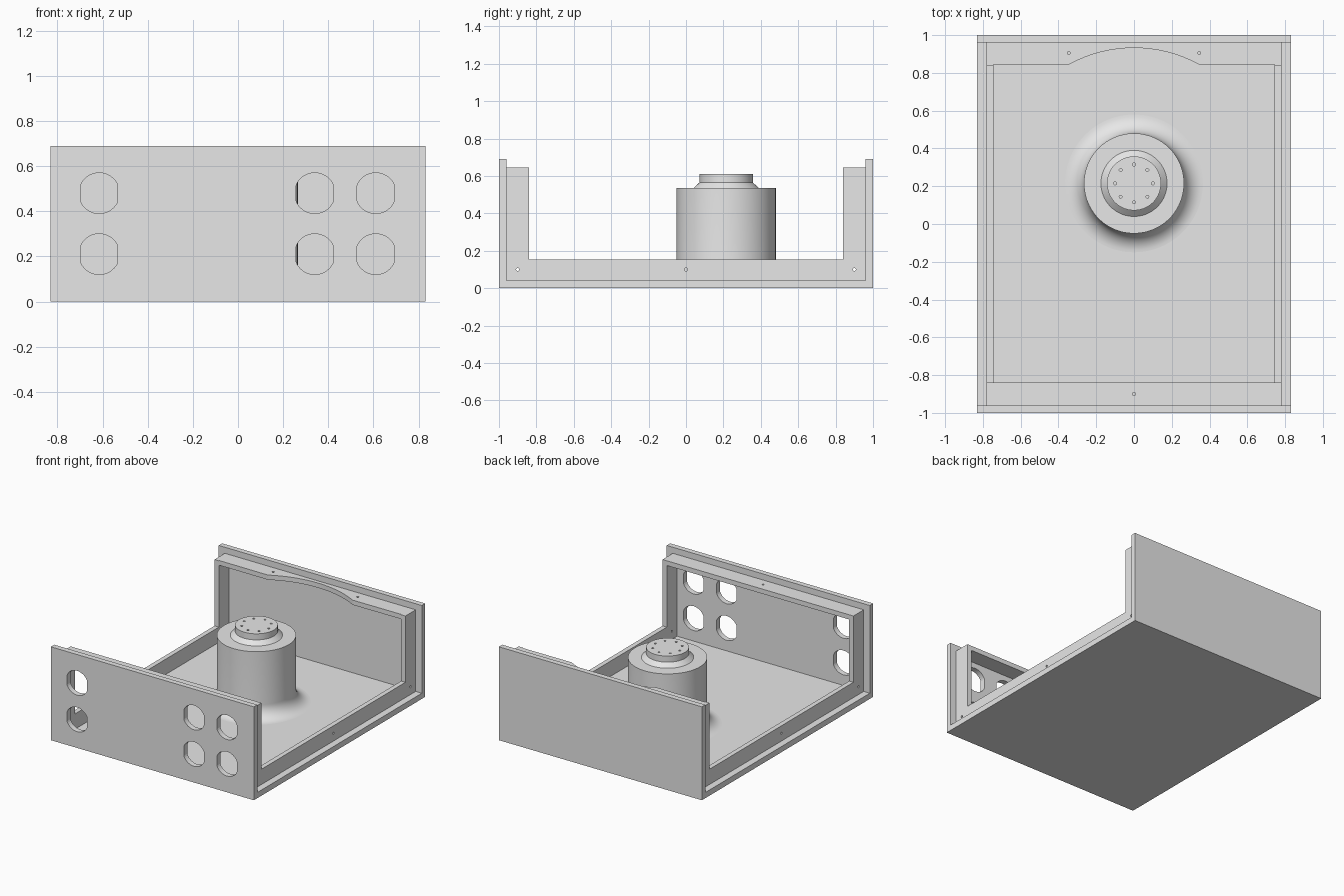
import bpy, bmesh, math
from mathutils import Vector, Matrix

if "Cube" in bpy.data.objects:
    bpy.data.objects.remove(bpy.data.objects["Cube"], do_unlink=True)

GREY = (0.8, 0.8, 0.8, 1.0)
mat = bpy.data.materials.new("light grey")
mat.use_nodes = True
mat.diffuse_color = GREY
mat.node_tree.nodes["Principled BSDF"].inputs["Base Color"].default_value = GREY

W, L, H = 0.83, 1.0, 0.69          # half width, half length, wall height
T = 0.042                          # plate thickness
IW, IL, IH = 0.78, 0.96, 0.645     # inner frame extents
FT, FY, RAIL = 0.035, 0.84, 0.155  # frame thickness, flange inner edge, rail top
CY = 0.215                         # drum centre


def finish(name, bm):
    bmesh.ops.recalc_face_normals(bm, faces=bm.faces)
    mesh = bpy.data.meshes.new(name)
    bm.to_mesh(mesh)
    bm.free()
    mesh.materials.append(mat)
    ob = bpy.data.objects.new(name, mesh)
    bpy.context.collection.objects.link(ob)
    return ob


def add_prism(bm, pts, axis, lo, hi):
    """Extrude a 2D outline along an axis; the outline uses the other two axes in order."""
    def place(p, d):
        c = list(p)
        c.insert("xyz".index(axis), d)
        return c
    face = bm.faces.new([bm.verts.new(place(p, lo)) for p in pts])
    new = bmesh.ops.extrude_face_region(bm, geom=[face])["geom"]
    move = Vector(place((0, 0), hi - lo))
    bmesh.ops.translate(bm, vec=move, verts=[v for v in new if isinstance(v, bmesh.types.BMVert)])


def prism(name, pts, axis, lo, hi):
    bm = bmesh.new()
    add_prism(bm, pts, axis, lo, hi)
    return finish(name, bm)


def rect(a0, a1, b0, b1):
    return [(a0, b0), (a1, b0), (a1, b1), (a0, b1)]


def circle(a, b, r, n, flat=9.0):
    """Circle outline whose sides are cut flat at the given half width."""
    angles = [2 * math.pi * i / n for i in range(n)]
    pts = []
    for t in angles:
        p = (a + max(-flat, min(flat, r * math.cos(t))), b + r * math.sin(t))
        pts.append(p)
    return pts


def drill(ob, outlines, axis, lo, hi):
    """Cut a set of outlines out of a part."""
    bm = bmesh.new()
    for pts in outlines:
        add_prism(bm, pts, axis, lo, hi)
    cutter = finish("cutter", bm)
    cutter.hide_render = True
    mod = ob.modifiers.new("holes", 'BOOLEAN')
    mod.operation, mod.solver, mod.object = 'DIFFERENCE', 'EXACT', cutter
    bpy.ops.object.select_all(action='DESELECT')
    bpy.context.view_layer.objects.active = ob
    ob.select_set(True)
    bpy.ops.object.modifier_apply(modifier=mod.name)
    bpy.data.objects.remove(cutter, do_unlink=True)


def screw(a, b):
    return circle(a, b, 0.008, 12)


# Floor and end panels
prism("floor_plate", rect(-W, W, -L, L), 'z', 0, T)
front = prism("front_panel", rect(-W, W, 0, H), 'y', -L, -IL)
prism("back_panel", rect(-W, W, 0, H), 'y', IL, L)
ports = [circle(x, z, 0.09, 48, 0.082) for x in (-0.615, 0.34, 0.61) for z in (0.21, 0.48)]
drill(front, ports, 'y', -L - 0.1, -IL + 0.1)

# Side frames: low rail with an upright post at each end
top = IH - FT
outline = [(-IL, T), (IL, T), (IL, IH), (FY, IH), (FY, RAIL),
           (-FY, RAIL), (-FY, IH), (-IL, IH)]
for name, s in (("left", 1), ("right", -1)):
    lo, hi = sorted((s * IW, s * (IW - FT)))
    side = prism(name + "_side_frame", outline, 'x', lo, hi)
    drill(side, [screw(y, 0.1) for y in (-0.9, 0, 0.9)], 'x', lo - 0.05, hi + 0.05)

# Front top flange
inner = IW - FT
flange = prism("front_top_flange", rect(-inner, inner, -IL, -FY), 'z', top, IH)
drill(flange, [screw(0, -0.9)], 'z', top - 0.1, IH + 0.1)

# Back top flange with an arched relief concentric with the drum
R = 0.717
half = math.asin(0.345 / R)
arch = [(R * math.sin(t), CY + R * math.cos(t))
        for t in (half * (1 - i / 16) for i in range(33))]
pts = [(-inner, IL), (inner, IL), (inner, FY + 0.005)] + arch + [(-inner, FY + 0.005)]
flange = prism("back_top_flange", pts, 'z', top, IH)
drill(flange, [screw(x, 0.905) for x in (-0.345, 0.345)], 'z', top - 0.1, IH + 0.1)

# Drum: turned profile with a floor fillet, shoulder cone and cap
DR, F = 0.265, 0.1
fillet = [(DR + F - F * math.sin(t), T + F - F * math.cos(t))
          for t in (math.pi / 2 * i / 12 for i in range(13))]
profile = [(DR + F, T - 0.01)] + fillet + [
    (DR, 0.535), (0.175, 0.535), (0.143, 0.565), (0.143, 0.61)]
bm = bmesh.new()
verts = [bm.verts.new((r, 0, z)) for r, z in profile]
edges = [bm.edges.new(pair) for pair in zip(verts, verts[1:])]
bmesh.ops.spin(bm, geom=verts + edges, cent=(0, 0, 0), axis=(0, 0, 1),
               angle=2 * math.pi, steps=96)
bmesh.ops.remove_doubles(bm, verts=bm.verts, dist=1e-4)
bmesh.ops.holes_fill(bm, edges=[e for e in bm.edges if e.is_boundary], sides=0)
bm.transform(Matrix.Translation((0, CY, 0)))
drum = finish("drum", bm)
ring = [math.pi / 4 * i for i in range(8)]
drill(drum, [screw(0.1 * math.cos(t), CY + 0.1 * math.sin(t)) for t in ring], 'z', 0.57, 0.7)
bpy.ops.object.shade_smooth_by_angle(angle=math.radians(30))
